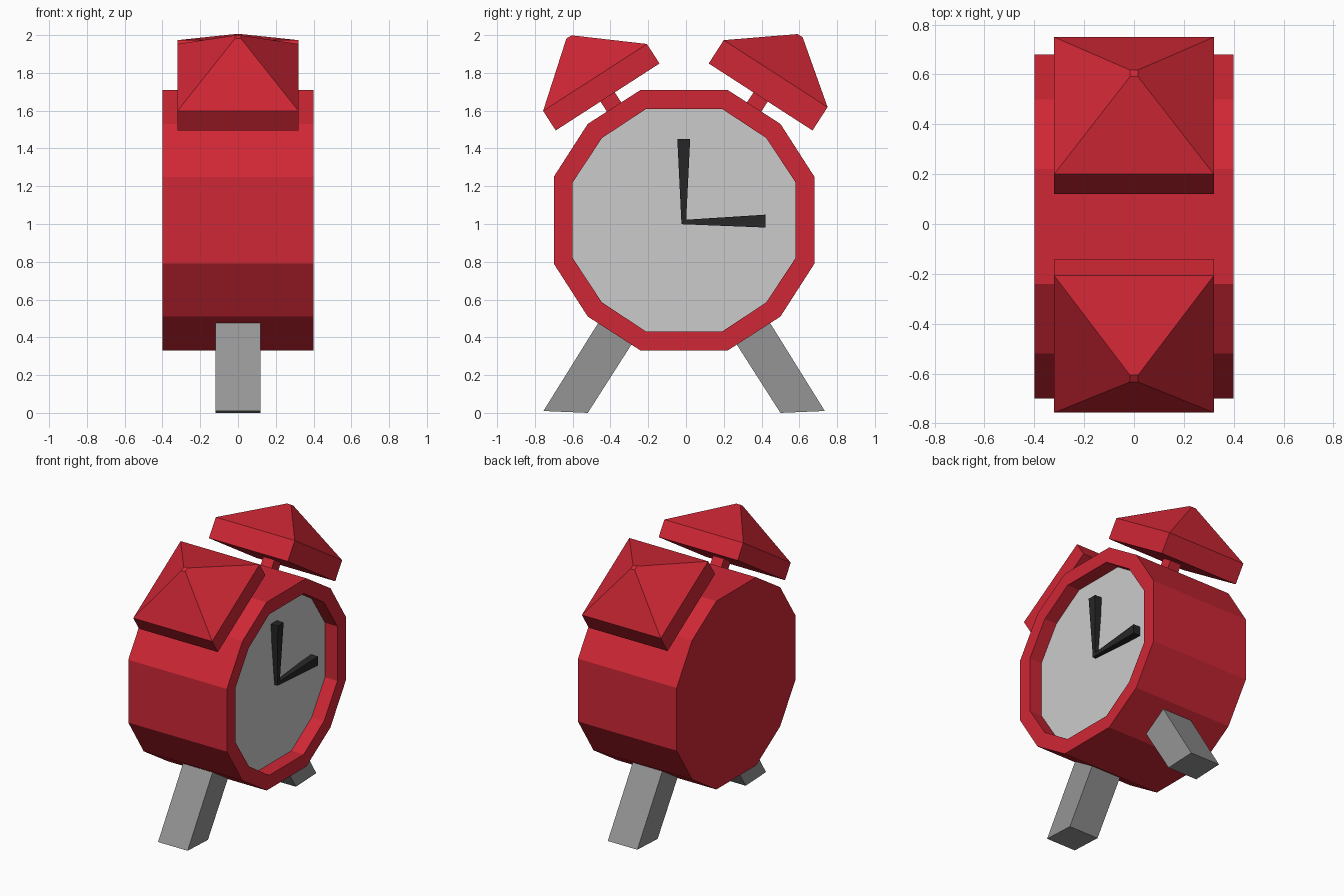
import bpy, bmesh
from mathutils import Vector

if "Cube" in bpy.data.objects:
    bpy.data.objects.remove(bpy.data.objects["Cube"])


def material(name, r, g, b):
    m = bpy.data.materials.new(name)
    m.diffuse_color = (r, g, b, 1)
    m.use_nodes = True
    m.node_tree.nodes["Principled BSDF"].inputs["Base Color"].default_value = m.diffuse_color
    return m


RED = material("red", 0.62, 0.02, 0.035)
DARK = material("dark_grey", 0.3, 0.3, 0.3)
BLACK = material("black", 0.02, 0.02, 0.02)


def loft(name, rings, mat=None):
    """Skin a list of equal-length vertex rings and cap both ends."""
    bm = bmesh.new()
    vs = [[bm.verts.new(p) for p in ring] for ring in rings]
    n = len(vs[0])
    for a, b in zip(vs, vs[1:]):
        for i in range(n):
            j = (i + 1) % n
            bm.faces.new((a[i], a[j], b[j], b[i]))
    bm.faces.new(vs[0][::-1])
    bm.faces.new(vs[-1])
    bmesh.ops.recalc_face_normals(bm, faces=bm.faces[:])
    me = bpy.data.meshes.new(name)
    bm.to_mesh(me)
    bm.free()
    if mat:
        me.materials.append(mat)
    ob = bpy.data.objects.new(name, me)
    bpy.context.collection.objects.link(ob)
    return ob


def case_ring(x, a, b, d):
    """Twelve-sided outline: flats at distance a, half-length b, diagonal corners at d."""
    pts = []
    y, z = 1, 0
    for _ in range(4):
        for u, v in ((a, -b), (a, b), (d, d)):
            pts.append((x, -0.01 + u * y - v * z, 1.02 + u * z + v * y))
        y, z = -z, y
    return pts


def bar(name, start, axis, sections, mat, x=0.0):
    """Rectangular loft along an axis in the yz plane; sections = (distance, half across, half x)."""
    ax = Vector((0, *axis)).normalized()
    side = Vector((0, ax.z, -ax.y))
    rings = []
    for d, w, h in sections:
        c = Vector((x, *start)) + ax * d
        rings.append([c + side * (w * i) + Vector((h * j, 0, 0))
                      for i, j in ((-1, -1), (1, -1), (1, 1), (-1, 1))])
    return loft(name, rings, mat)


# Case with recessed front, and the dial in the recess
outer, inner = (0.69, 0.23, 0.51), (0.59, 0.20, 0.435)
loft("case", [case_ring(-0.4, *outer), case_ring(0.4, *outer),
              case_ring(0.4, *inner), case_ring(0.28, *inner)], RED)
loft("dial", [case_ring(0.28, *inner), case_ring(0.3, *inner)])

# Hands, widening toward the tips
bar("minute_hand", (-0.012, 1.0), (0, 1),
    [(0, 0.012, 0.012), (0.45, 0.034, 0.03)], BLACK, 0.325)
bar("hour_hand", (-0.025, 1.01), (1, 0.012),
    [(0, 0.011, 0.012), (0.445, 0.034, 0.03)], BLACK, 0.325)

# Bells, stems and legs on both sides
leg = [(-0.755, 0.01), (-0.52, 0.0), (-0.226, 0.46), (-0.45, 0.5)]
for side, s, y, rim, top in (("left", -1, -0.415, 0.123, 0.378),
                             ("right", 1, 0.395, 0.147, 0.386)):
    axis = (s * 0.542, 0.84)
    bar(side + "_bell", (y, 1.6725), axis,
        [(0, 0.327, 0.32), (rim, 0.327, 0.32), (top, 0.016, 0.016)], RED)
    bar(side + "_stem", (y, 1.6725), axis,
        [(-0.12, 0.045, 0.045), (0.02, 0.045, 0.045)], RED)
    pts = leg if s < 0 else [(-0.02 - p, q) for p, q in leg]
    loft(side + "_leg", [[(x, p, q) for p, q in pts] for x in (-0.12, 0.12)], DARK)
